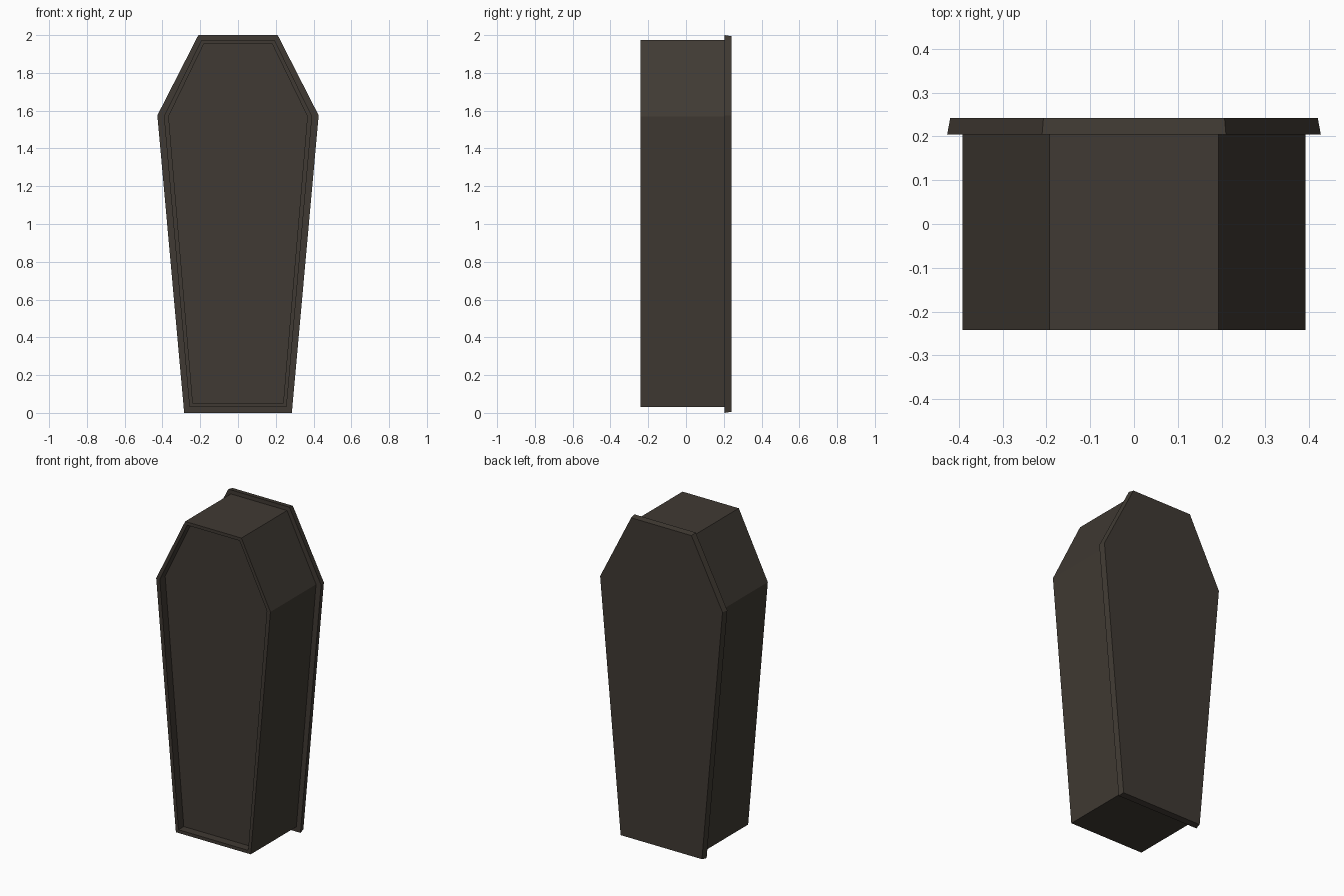
import bpy, bmesh

if "Cube" in bpy.data.objects:
    bpy.data.objects.remove(bpy.data.objects["Cube"])

wood = bpy.data.materials.new("dark_brown_wood")
wood.diffuse_color = (0.051, 0.042, 0.033, 1)
wood.use_nodes = True
wood.node_tree.nodes["Principled BSDF"].inputs["Base Color"].default_value = wood.diffuse_color


def outline(top, hip, bottom):
    """Six-sided coffin outline from (half width, height) at three levels."""
    right = [bottom, hip, top]
    return right + [(-x, z) for x, z in reversed(right)]


def loft(name, sections):
    """Skin (y, outline) sections in order and cap both ends."""
    bm = bmesh.new()
    rings = [[bm.verts.new((x, y, z)) for x, z in pts] for y, pts in sections]
    for a, b in zip(rings, rings[1:]):
        for i in range(len(a)):
            j = (i + 1) % len(a)
            bm.faces.new((a[i], a[j], b[j], b[i]))
    bm.faces.new(rings[0])
    bm.faces.new(rings[-1])
    bmesh.ops.recalc_face_normals(bm, faces=bm.faces)
    mesh = bpy.data.meshes.new(name)
    bm.to_mesh(mesh)
    bm.free()
    mesh.materials.append(wood)
    obj = bpy.data.objects.new(name, mesh)
    bpy.context.collection.objects.link(obj)
    return obj


outer = outline((0.193, 1.975), (0.392, 1.57), (0.257, 0.03))
inner = outline((0.18, 1.955), (0.367, 1.57), (0.239, 0.05))
lid_wide = outline((0.21, 2.0), (0.427, 1.575), (0.285, 0.0))
lid_narrow = outline((0.207, 1.994), (0.42, 1.575), (0.279, 0.006))

# Box with a raised rim around a shallow recessed front panel
loft("coffin_box", [(0.205, outer), (-0.242, outer), (-0.242, inner), (-0.19, inner)])

# Overhanging lid with slightly tapered edges
loft("coffin_lid", [(0.205, lid_wide), (0.242, lid_narrow)])
